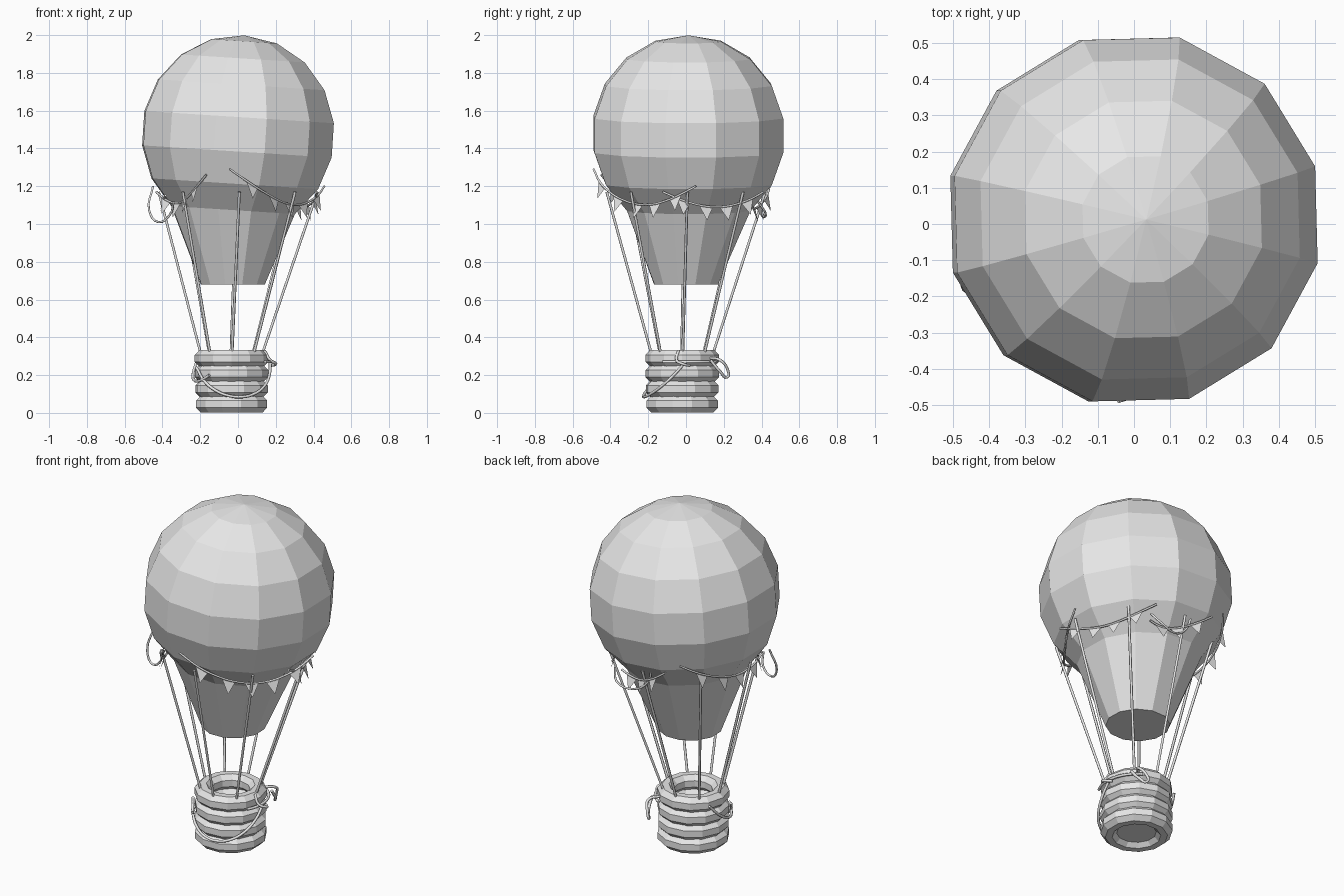
import bpy, bmesh
from math import radians, sin, cos, pi, sqrt
from mathutils import Matrix, Vector

cube = bpy.data.objects.get("Cube")
if cube:
    bpy.data.objects.remove(cube, do_unlink=True)

GREY = (0.8, 0.8, 0.8, 1)
grey = bpy.data.materials.new("plain_grey")
grey.use_nodes = True
grey.diffuse_color = GREY
grey.node_tree.nodes["Principled BSDF"].inputs["Base Color"].default_value = GREY

CENTRE = Vector((0, 0.0125, 1.475))
RADIUS = 0.525
BASKET = Vector((-0.034, -0.02, 0))


def link(name, data):
    data.materials.append(grey)
    obj = bpy.data.objects.new(name, data)
    bpy.context.collection.objects.link(obj)
    return obj


def finish(name, bm):
    bmesh.ops.recalc_face_normals(bm, faces=bm.faces)
    mesh = bpy.data.meshes.new(name)
    bm.to_mesh(mesh)
    bm.free()
    return link(name, mesh)


def cord(name, points, thickness, smooth=True):
    """Round cord through the points."""
    curve = bpy.data.curves.new(name, "CURVE")
    curve.dimensions = "3D"
    curve.bevel_depth = thickness
    curve.bevel_resolution = 1
    curve.resolution_u = 4
    curve.use_fill_caps = True
    if smooth:
        spline = curve.splines.new("BEZIER")
        spline.bezier_points.add(len(points) - 1)
        for knot, p in zip(spline.bezier_points, points):
            knot.co = p
            knot.handle_left_type = knot.handle_right_type = "AUTO"
    else:
        spline = curve.splines.new("POLY")
        spline.points.add(len(points) - 1)
        for knot, p in zip(spline.points, points):
            knot.co = (*p, 1)
    return link(name, curve)


def polar(centre, angle, r, z):
    a = radians(angle)
    return Vector((centre.x + r * cos(a), centre.y + r * sin(a), z))


def envelope_radius(z):
    return sqrt(RADIUS ** 2 - (z - CENTRE.z) ** 2)


# Balloon envelope: faceted sphere, slightly tilted, drawn down into a flat mouth
bm = bmesh.new()
bmesh.ops.create_uvsphere(bm, u_segments=12, v_segments=9, radius=RADIUS)
bmesh.ops.delete(bm, geom=[v for v in bm.verts if v.co.z < -0.45], context="VERTS")
turn = Matrix.Rotation(radians(16.5), 4, "Z")
tilt = Matrix.Rotation(radians(3.7), 4, "Y")
bm.transform(Matrix.Translation(CENTRE) @ tilt @ turn)
rim = [e for e in bm.edges if e.is_boundary]
made = bmesh.ops.extrude_edge_only(bm, edges=rim)["geom"]
mouth = [v for v in made if isinstance(v, bmesh.types.BMVert)]
middle = sum((v.co for v in mouth), Vector()) / len(mouth)
for v in mouth:
    out = (v.co - middle).to_2d().normalized() * 0.174
    v.co = (out.x - 0.027, out.y, 0.68)
bmesh.ops.holes_fill(bm, edges=[e for e in bm.edges if e.is_boundary])
finish("balloon_envelope", bm)

# Basket: four stacked rings with a floor
MAJOR, MINOR, AROUND, SIDES = 0.15, 0.046, 12, 8
for i in range(4):
    bm = bmesh.new()
    loops = []
    for j in range(AROUND):
        ring = []
        for k in range(SIDES):
            t = 2 * pi * (k + 0.5) / SIDES
            height = 0.046 + i * 0.081 + MINOR * 1.06 * sin(t)
            ring.append(bm.verts.new(polar(BASKET, 360 * (j + 0.5) / AROUND + 5 * i,
                                           MAJOR + MINOR * 1.06 * cos(t), height)))
        loops.append(ring)
    for j in range(AROUND):
        a, b = loops[j], loops[(j + 1) % AROUND]
        for k in range(SIDES):
            n = (k + 1) % SIDES
            bm.faces.new((a[k], b[k], b[n], a[n]))
    finish("basket_ring_%d" % (i + 1), bm)

bm = bmesh.new()
bmesh.ops.create_cone(bm, cap_ends=True, segments=12, radius1=0.125, radius2=0.125,
                      depth=0.02, matrix=Matrix.Translation(BASKET + Vector((0, 0, 0.035))))
finish("basket_floor", bm)

# Suspension ropes
for i in range(8):
    angle = i * 45 + 1
    low = polar(BASKET, angle, 0.165, 0.32)
    high = polar(Vector((0, 0, 0)), angle, 0.42, 1.17)
    cord("suspension_rope_%d" % (i + 1), [low, high], 0.0075, smooth=False)


# Bunting: sagging strings with triangular flags
def bunting(name, start, end, z_start, z_end, sag, flags):
    def at(t):
        z = z_start + (z_end - z_start) * t - sag * 4 * t * (1 - t)
        return polar(CENTRE, start + (end - start) * t, envelope_radius(z) + 0.012, z)

    cord(name + "_string", [at(i / 8) for i in range(9)], 0.006)
    bm = bmesh.new()
    for i in range(flags):
        t = (i + 0.8) / (flags + 0.6)
        a, b = at(t - 0.035), at(t + 0.035)
        along = (b - a).normalized() * 0.04
        mid = (a + b) / 2
        outward = (mid - CENTRE).to_2d().normalized() * 0.025
        tip = mid + Vector((outward.x, outward.y, -0.075))
        bm.faces.new([bm.verts.new(p) for p in (mid - along, mid + along, tip)])
    finish(name + "_flags", bm)


bunting("front_left_bunting", -95, 5, 1.29, 1.2, 0.14, 5)
bunting("back_left_bunting", -18, 65, 1.17, 1.17, 0.08, 4)
bunting("back_bunting", 62, 112, 1.1, 1.21, 0.06, 3)
bunting("back_right_bunting", 122, 205, 1.27, 1.15, 0.08, 4)
bunting("front_right_bunting", 190, 250, 1.17, 1.26, 0.1, 4)

# Loose string ends hanging from the bunting
cord("loose_string_right", [(-0.45, -0.14, 1.2), (-0.47, -0.18, 1.07), (-0.42, -0.2, 1.01),
                            (-0.36, -0.21, 1.05), (-0.34, -0.24, 1.12)], 0.006)
cord("loose_string_back", [(0.2, 0.38, 1.12), (0.16, 0.42, 1.06), (0.06, 0.41, 1.04),
                           (-0.03, 0.4, 1.1), (-0.06, 0.41, 1.19)], 0.006)


# Ropes draped round the basket
def drape(name, start, end, z_start, z_end, sag):
    points = []
    for i in range(9):
        t = i / 8
        z = z_start + (z_end - z_start) * t - sag * 4 * t * (1 - t)
        points.append(polar(BASKET, start + (end - start) * t, 0.205, z))
    cord(name, points, 0.008)


drape("front_drape", 205, 365, 0.24, 0.27, 0.17)
drape("right_drape", 150, 235, 0.29, 0.2, 0.07)
drape("left_drape", -30, 60, 0.27, 0.27, 0.0)
cord("back_tail", [(0.08, 0.13, 0.29), (0.12, 0.18, 0.28), (0.1, 0.22, 0.23), (0.09, 0.22, 0.19),
                   (0.12, 0.18, 0.22), (0.13, 0.13, 0.28)], 0.008)
cord("left_tail", [(0.14, -0.04, 0.33), (0.17, -0.05, 0.28), (0.2, -0.02, 0.26),
                   (0.17, 0.02, 0.25)], 0.008)
